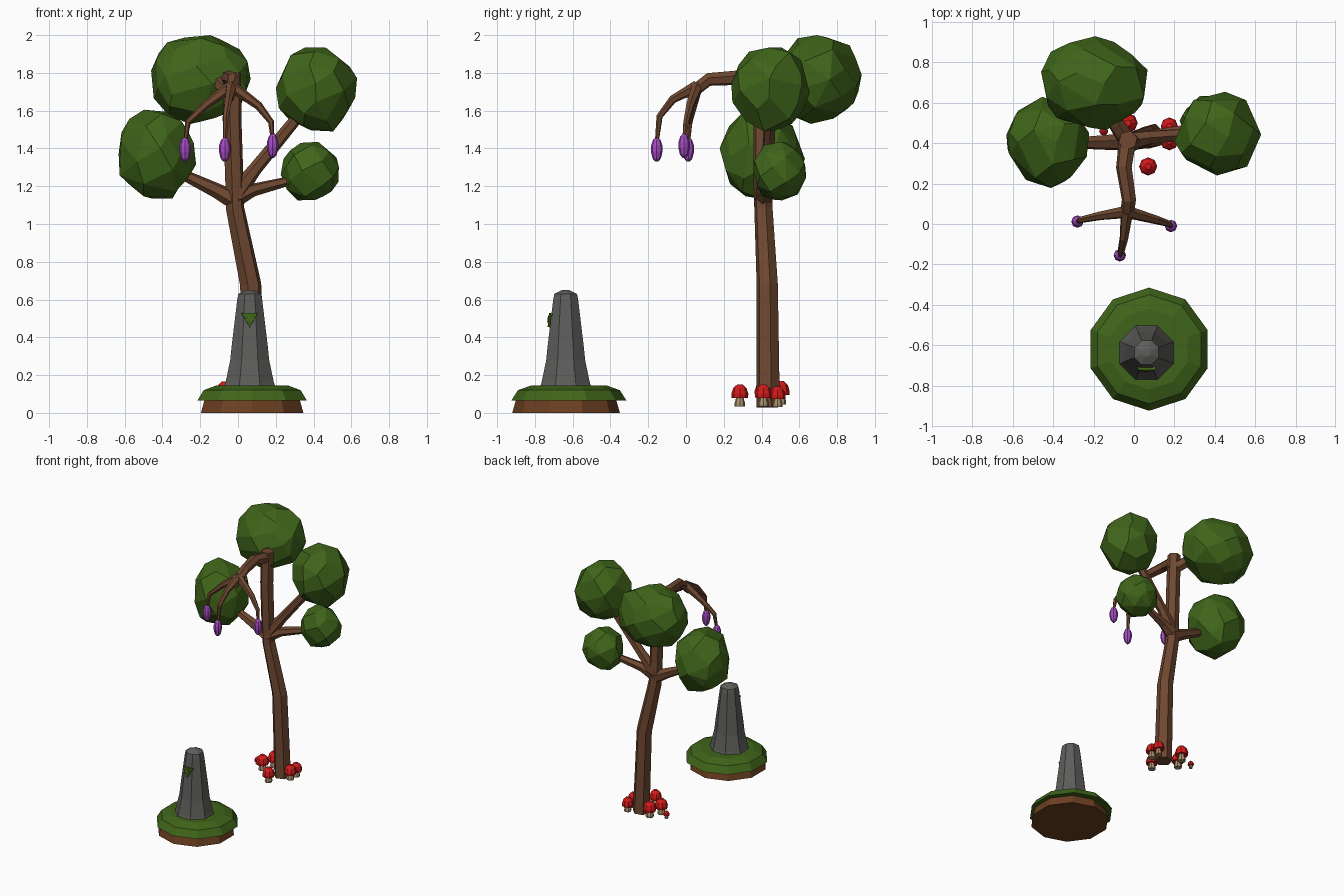
import bpy, bmesh, math, random
from mathutils import Vector

if "Cube" in bpy.data.objects:
    bpy.data.objects.remove(bpy.data.objects["Cube"])

random.seed(7)


def material(name, rgb):
    m = bpy.data.materials.new(name)
    m.diffuse_color = (*rgb, 1)
    m.use_nodes = True
    m.node_tree.nodes["Principled BSDF"].inputs["Base Color"].default_value = m.diffuse_color
    return m


LEAF = material("leaf", (0.05, 0.13, 0.01))
BARK = material("bark", (0.16, 0.065, 0.03))
SOIL = material("soil", (0.15, 0.05, 0.015))
ROCK = material("rock", (0.11, 0.11, 0.105))
RED = material("red", (0.65, 0.01, 0.01))
STEM = material("stem", (0.4, 0.28, 0.15))
FRUIT = material("fruit", (0.38, 0.07, 0.55))


def finish(name, bm, mat):
    bmesh.ops.recalc_face_normals(bm, faces=bm.faces)
    me = bpy.data.meshes.new(name)
    bm.to_mesh(me)
    bm.free()
    me.materials.append(mat)
    ob = bpy.data.objects.new(name, me)
    bpy.context.collection.objects.link(ob)
    return ob


def skin_rings(bm, rings):
    loops = [[bm.verts.new(p) for p in r] for r in rings]
    n = len(loops[0])
    for a, b in zip(loops, loops[1:]):
        for i in range(n):
            bm.faces.new((a[i], a[(i + 1) % n], b[(i + 1) % n], b[i]))
    bm.faces.new(loops[0][::-1])
    bm.faces.new(loops[-1])


def lathe(name, center, profile, sides, mat, phase=0.0):
    """Turned shape from (radius, z) pairs."""
    c = Vector(center)
    ang = [phase + math.tau * i / sides for i in range(sides)]
    bm = bmesh.new()
    skin_rings(bm, [[c + Vector((r * math.cos(a), r * math.sin(a), z)) for a in ang]
                    for r, z in profile])
    return finish(name, bm, mat)


def limb(name, path, mat=BARK, sides=6):
    """Tapered tube through (x, y, z, radius) points."""
    pts = [Vector(p[:3]) for p in path]
    rings = []
    side = None
    for i, p in enumerate(pts):
        t = (pts[min(i + 1, len(pts) - 1)] - pts[max(i - 1, 0)]).normalized()
        if side is None:
            side = t.orthogonal()
        side = (side - t * side.dot(t)).normalized()
        up = t.cross(side)
        r = path[i][3]
        rings.append([p + r * (side * math.cos(math.tau * (k + 0.5) / sides)
                               + up * math.sin(math.tau * (k + 0.5) / sides)) for k in range(sides)])
    bm = bmesh.new()
    skin_rings(bm, rings)
    return finish(name, bm, mat)


def leaf_clump(name, lo, hi, n=36):
    """Faceted convex clump filling the given box."""
    pts = []
    for i in range(n):
        z = 1 - 2 * (i + 0.5) / n
        a = i * 2.39996 + random.uniform(-0.25, 0.25)
        r = math.sqrt(1 - z * z)
        pts.append(Vector((r * math.cos(a), r * math.sin(a), z)) * random.uniform(0.95, 1.06))
    bm = bmesh.new()
    for p in pts:
        q = [lo[k] + (hi[k] - lo[k]) * (p[k] - min(v[k] for v in pts))
             / (max(v[k] for v in pts) - min(v[k] for v in pts)) for k in range(3)]
        bm.verts.new(q)
    res = bmesh.ops.convex_hull(bm, input=bm.verts)
    loose = [v for v in bm.verts if not v.link_faces]
    bmesh.ops.delete(bm, geom=loose, context='VERTS')
    bmesh.ops.dissolve_limit(bm, angle_limit=math.radians(14), verts=bm.verts, edges=bm.edges)
    return finish(name, bm, LEAF)


# Mound with standing stone
lathe("soil_base", (0.075, -0.635, 0), [(0.285, 0), (0.265, 0.07)], 10, SOIL, math.pi / 2)
lathe("grass_cap", (0.075, -0.62, 0),
      [(0.25, 0.07), (0.305, 0.065), (0.27, 0.12), (0.20, 0.145)], 10, LEAF, math.pi / 2)
k = 1 / math.cos(math.pi / 8)
lathe("standing_stone", (0.062, -0.637, 0),
      [(r * k, z) for r, z in [(0.142, 0.12), (0.128, 0.16), (0.103, 0.28), (0.096, 0.35),
                               (0.066, 0.60), (0.06, 0.63), (0.02, 0.65)]], 8, ROCK, math.pi / 8)

# Triangular mark on the stone: outer frame and inner plate
for name, r, d, mat in (("mark_frame", 0.05, 0.008, LEAF), ("mark_center", 0.025, 0.013, LEAF)):
    mark = lathe(name, (0, 0, 0), [(r, -0.01), (r, d)], 3, mat, -math.pi / 2)
    mark.location = (0.062, -0.719, 0.503)
    mark.rotation_euler = (math.radians(83), 0, 0)

# Trunk and branches
limb("trunk", [(0.09, 0.435, 0.03, 0.064), (0.067, 0.43, 0.68, 0.058), (-0.015, 0.41, 1.08, 0.05),
               (-0.02, 0.405, 1.25, 0.05), (-0.03, 0.405, 1.55, 0.05), (-0.03, 0.415, 1.80, 0.048)])
limb("left_branch", [(-0.01, 0.41, 1.12, 0.05), (-0.12, 0.405, 1.18, 0.04), (-0.35, 0.40, 1.29, 0.025)])
limb("right_low_branch", [(-0.01, 0.41, 1.14, 0.05), (0.08, 0.43, 1.18, 0.035), (0.32, 0.48, 1.24, 0.022)])
limb("right_high_branch", [(-0.01, 0.41, 1.16, 0.05), (0.09, 0.43, 1.29, 0.036), (0.36, 0.45, 1.62, 0.03)])
limb("crown_branch", [(-0.02, 0.39, 1.68, 0.045), (-0.09, 0.50, 1.74, 0.042), (-0.19, 0.66, 1.78, 0.03)])
limb("fruit_branch", [(-0.03, 0.43, 1.75, 0.045), (-0.05, 0.28, 1.775, 0.04), (-0.025, 0.12, 1.765, 0.036),
                      (-0.035, 0.05, 1.71, 0.034), (-0.04, 0.02, 1.66, 0.02)])

# Drooping twigs, each ending in a fruit
twigs = {"left": [(-0.035, 0.06, 1.73, 0.032), (-0.17, 0.04, 1.63, 0.022),
                  (-0.265, 0.02, 1.54, 0.016), (-0.28, 0.012, 1.43, 0.01)],
         "middle": [(-0.035, 0.06, 1.73, 0.032), (-0.05, -0.07, 1.66, 0.022),
                    (-0.065, -0.14, 1.57, 0.017), (-0.07, -0.155, 1.43, 0.01)],
         "right": [(-0.035, 0.06, 1.73, 0.032), (0.11, 0.02, 1.625, 0.022),
                   (0.175, 0.0, 1.54, 0.016), (0.183, -0.01, 1.45, 0.01)]}
for side, path in twigs.items():
    limb(side + "_twig", path)
    x, y, z, _ = path[-1]
    lathe(side + "_fruit", (x, y, z - 0.035),
          [(0.008, -0.065), (0.022, -0.048), (0.031, -0.01), (0.03, 0.02), (0.02, 0.05), (0.007, 0.062)],
          8, FRUIT)

# Foliage
leaf_clump("crown_foliage", (-0.46, 0.465, 1.53), (0.067, 0.93, 2.0), 42)
leaf_clump("right_foliage", (0.20, 0.24, 1.49), (0.63, 0.655, 1.935))
leaf_clump("left_foliage", (-0.632, 0.178, 1.135), (-0.222, 0.63, 1.605))
leaf_clump("small_foliage", (0.226, 0.355, 1.125), (0.534, 0.635, 1.435), 32)

# Mushrooms around the trunk foot: x, y, ground z, size
for i, (x, y, z, s) in enumerate([(0.07, 0.285, 0.035, 1.0), (-0.07, 0.41, 0.045, 1.05),
                                  (0.175, 0.41, 0.035, 1.0), (-0.03, 0.50, 0.045, 1.08),
                                  (0.175, 0.485, 0.03, 0.95), (-0.15, 0.46, 0.05, 0.5)], 1):
    lathe(f"mushroom_stem_{i}", (x, y, z),
          [(r * s, h * s) for r, h in [(0.027, 0), (0.028, 0.015), (0.018, 0.05), (0.018, 0.075)]], 8, STEM)
    lathe(f"mushroom_cap_{i}", (x, y, z),
          [(r * s, h * s) for r, h in [(0.02, 0.05), (0.043, 0.045), (0.045, 0.065),
                                       (0.036, 0.095), (0.015, 0.115)]], 8, RED)
